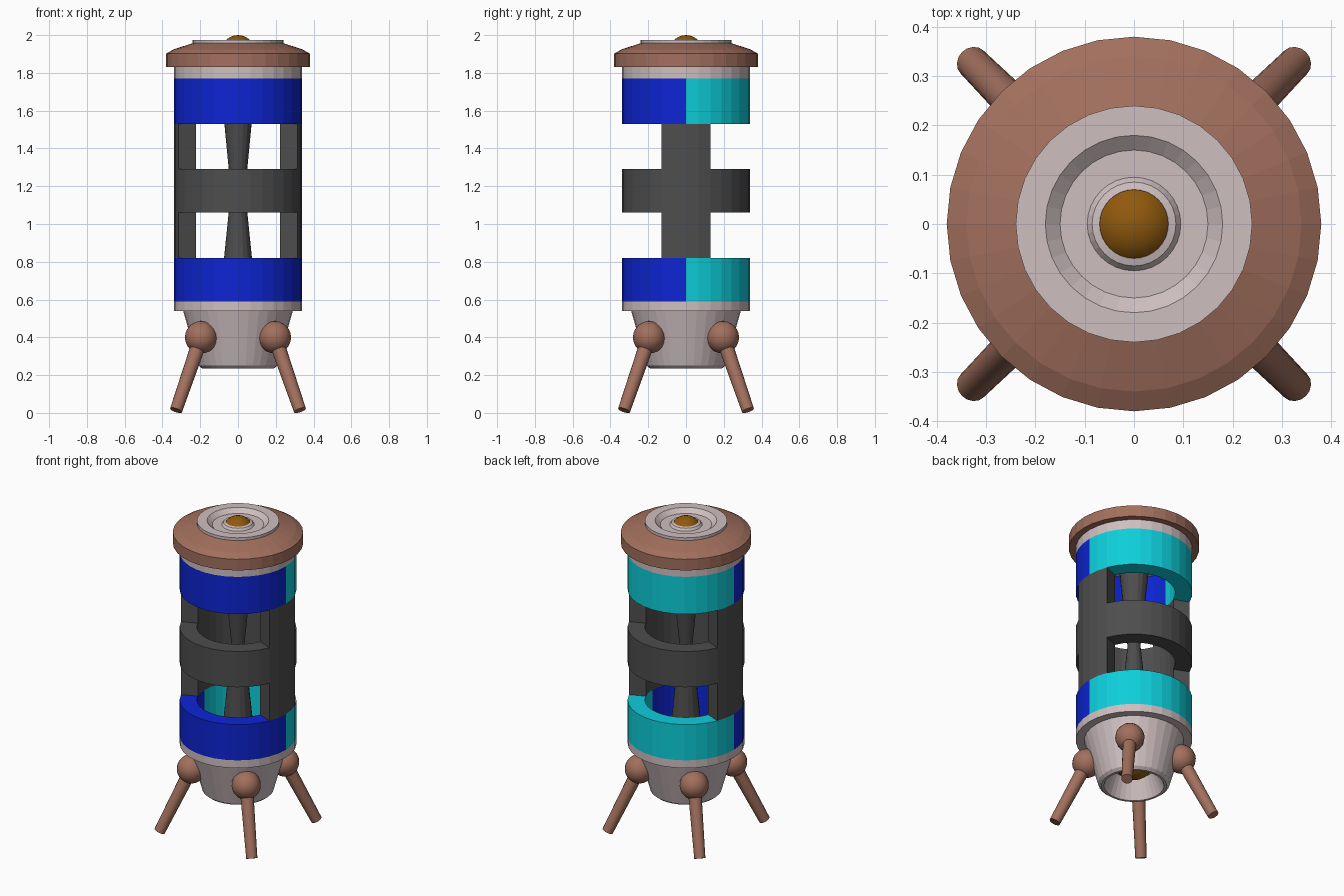
import bpy, bmesh, math
from mathutils import Vector

if "Cube" in bpy.data.objects:
    bpy.data.objects.remove(bpy.data.objects["Cube"])

SIDES = 32
R_OUT, R_IN = 0.34, 0.24


def material(name, rgb):
    m = bpy.data.materials.new(name)
    m.diffuse_color = (*rgb, 1)
    m.use_nodes = True
    m.node_tree.nodes["Principled BSDF"].inputs["Base Color"].default_value = m.diffuse_color
    return m


BROWN = material("brown", (0.36, 0.16, 0.11))
PALE = material("pale", (0.62, 0.52, 0.53))
BLUE = material("blue", (0.004, 0.018, 0.65))
CYAN = material("cyan", (0.004, 0.62, 0.70))
DARK = material("dark grey", (0.075, 0.075, 0.075))
AMBER = material("amber", (0.28, 0.10, 0.004))


def finish(bm, name, mat):
    bmesh.ops.remove_doubles(bm, verts=bm.verts, dist=1e-5)
    bmesh.ops.recalc_face_normals(bm, faces=bm.faces)
    me = bpy.data.meshes.new(name)
    bm.to_mesh(me)
    bm.free()
    me.materials.append(mat)
    ob = bpy.data.objects.new(name, me)
    bpy.context.collection.objects.link(ob)
    return ob


def lathe(name, profile, mat, sides=SIDES):
    """Revolve (radius, z) points around the z axis."""
    bm = bmesh.new()
    verts = [bm.verts.new((r, 0, z)) for r, z in profile]
    edges = [bm.edges.new(p) for p in zip(verts, verts[1:])]
    bmesh.ops.spin(bm, geom=verts + edges, cent=(0, 0, 0), axis=(0, 0, 1),
                   angle=math.tau, steps=sides, use_duplicate=False)
    return finish(bm, name, mat)


def wall(name, levels, keep, mat):
    """Thick round wall made of the cells for which keep(step, level) is true."""
    bm = bmesh.new()

    def vert(i, z):
        a = math.tau * i / SIDES
        return bm.verts.new((R_OUT * math.cos(a), R_OUT * math.sin(a), z))

    for k, (z0, z1) in enumerate(zip(levels, levels[1:])):
        for i in range(SIDES):
            if keep(i, k):
                bm.faces.new([vert(i, z0), vert(i + 1, z0), vert(i + 1, z1), vert(i, z1)])
    bmesh.ops.remove_doubles(bm, verts=bm.verts, dist=1e-5)
    ext = bmesh.ops.extrude_face_region(bm, geom=bm.faces[:], use_keep_orig=True)
    for v in ext["geom"]:
        if isinstance(v, bmesh.types.BMVert):
            v.co.x *= R_IN / R_OUT
            v.co.y *= R_IN / R_OUT
    return finish(bm, name, mat)


def smooth(ob):
    bpy.ops.object.select_all(action="DESELECT")
    ob.select_set(True)
    bpy.context.view_layer.objects.active = ob
    bpy.ops.object.shade_smooth_by_angle(angle=math.radians(40))


# Hollow nozzle base with its round flange
lathe("base", [(0, 0.36), (0.125, 0.36), (0.175, 0.235), (0.19, 0.235), (0.208, 0.25),
               (0.29, 0.54), (0.34, 0.54), (0.34, 0.59), (0, 0.59)], PALE)

# Two-coloured bands: blue front half, cyan back half
for place, z0, z1 in (("lower", 0.59, 0.82), ("upper", 1.53, 1.77)):
    wall(place + "_band_front", (z0, z1), lambda i, k: i >= SIDES // 2, BLUE)
    wall(place + "_band_back", (z0, z1), lambda i, k: i < SIDES // 2, CYAN)

# Middle ring joined to the two side pillars
wall("cage", (0.82, 1.06, 1.29, 1.53),
     lambda i, k: k == 1 or (i + 2) % (SIDES // 2) < 4, DARK)

# Waisted rod in the centre
lathe("core_rod", [(0, 0.59), (0.097, 0.59), (0.038, 1.175), (0.095, 1.77), (0, 1.77)],
      DARK, 16)

# Collar, cap and dished top plate
lathe("collar", [(0, 1.77), (0.34, 1.77), (0.34, 1.83), (0, 1.83)], PALE)
lathe("cap", [(0, 1.83), (0.38, 1.83), (0.38, 1.902), (0.34, 1.925), (0.24, 1.957),
              (0.2, 1.9), (0, 1.9)], BROWN)
lathe("top_plate", [(0.24, 1.95), (0.24, 1.975), (0.18, 1.975), (0.15, 1.95),
                    (0.095, 1.95), (0.085, 1.964), (0.07, 1.968), (0.06, 1.92)], PALE)


def ball(name, centre, radius, mat):
    bm = bmesh.new()
    bmesh.ops.create_uvsphere(bm, u_segments=16, v_segments=12, radius=radius)
    bmesh.ops.translate(bm, verts=bm.verts, vec=centre)
    ob = finish(bm, name, mat)
    smooth(ob)


# Glowing lamps at the top and inside the nozzle
ball("top_lamp", (0, 0, 1.908), 0.092, AMBER)
ball("nozzle_lamp", (0, 0, 0.41), 0.12, AMBER)

# Four splayed legs with ball joints
for side, sx in (("left", -1), ("right", 1)):
    for end, sy in (("front", -1), ("back", 1)):
        hip = Vector((0.195 * sx, 0.195 * sy, 0.40))
        foot = Vector((0.328 * sx, 0.328 * sy, 0.014))
        ball(f"{end}_{side}_joint", hip, 0.086, BROWN)
        bm = bmesh.new()
        bmesh.ops.create_cone(bm, cap_ends=True, segments=16, radius1=0.04,
                              radius2=0.033, depth=(foot - hip).length)
        bmesh.ops.rotate(bm, verts=bm.verts, cent=(0, 0, 0),
                         matrix=(foot - hip).to_track_quat("Z", "Y").to_matrix())
        bmesh.ops.translate(bm, verts=bm.verts, vec=(hip + foot) / 2)
        smooth(finish(bm, f"{end}_{side}_leg", BROWN))
